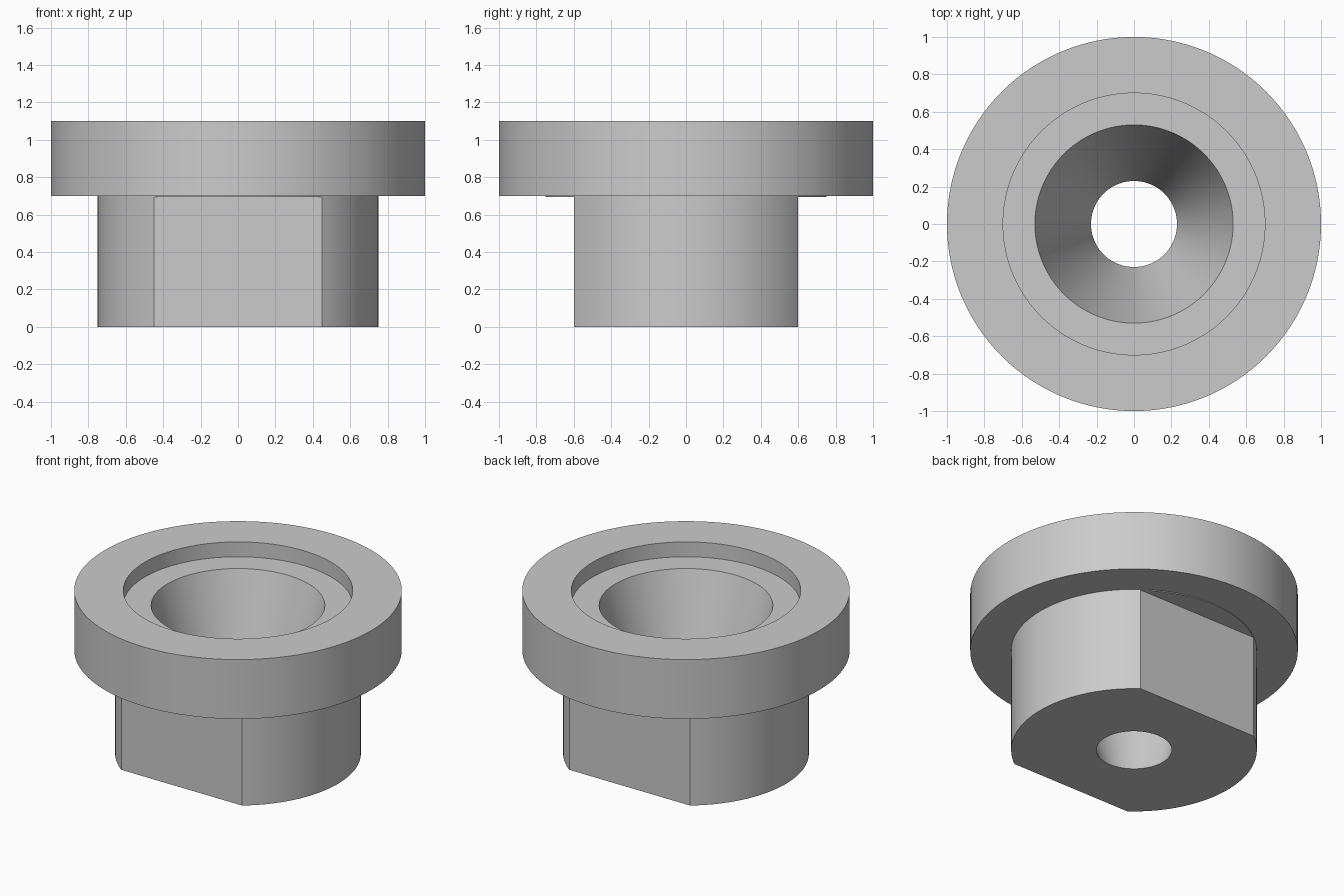
import bpy, bmesh, math

if "Cube" in bpy.data.objects:
    bpy.data.objects.remove(bpy.data.objects["Cube"])

SEGMENTS = 128

grey = bpy.data.materials.new("plain grey")
grey.diffuse_color = (0.6, 0.6, 0.6, 1)
grey.use_nodes = True
grey.node_tree.nodes["Principled BSDF"].inputs["Base Color"].default_value = grey.diffuse_color

# Flanged bushing: closed profile (radius, height) spun about z
profile = [(0.23, 0), (0.75, 0), (0.75, 0.7), (1, 0.7), (1, 1.1),
           (0.7, 1.1), (0.7, 1.0), (0.53, 1.0)]
bm = bmesh.new()
rings = []
for i in range(SEGMENTS):
    a = 2 * math.pi * i / SEGMENTS
    rings.append([bm.verts.new((r * math.cos(a), r * math.sin(a), z)) for r, z in profile])
for i in range(SEGMENTS):
    near, far = rings[i], rings[(i + 1) % SEGMENTS]
    for j in range(len(profile)):
        k = (j + 1) % len(profile)
        bm.faces.new((near[j], far[j], far[k], near[k]))
bmesh.ops.recalc_face_normals(bm, faces=bm.faces)
mesh = bpy.data.meshes.new("flanged_bushing")
bm.to_mesh(mesh)
bm.free()
mesh.materials.append(grey)
bushing = bpy.data.objects.new("flanged_bushing", mesh)
bpy.context.collection.objects.link(bushing)

# Two wrench flats cut into the stem, stopping just under the flange
cutters = []
for side, name in ((-1, "front_flat_cutter"), (1, "back_flat_cutter")):
    bpy.ops.mesh.primitive_cube_add(size=1, location=(0, side * 0.8, 0.2975))
    cutter = bpy.context.object
    cutter.name = name
    cutter.scale = (2, 0.4, 0.795)
    cutter.hide_render = True
    cutters.append(cutter)
    cut = bushing.modifiers.new(name, "BOOLEAN")
    cut.operation = "DIFFERENCE"
    cut.solver = "EXACT"
    cut.object = cutter

bpy.ops.object.select_all(action="DESELECT")
bpy.context.view_layer.objects.active = bushing
bushing.select_set(True)
for cutter in cutters:
    bpy.ops.object.modifier_apply(modifier=cutter.name)
for cutter in cutters:
    bpy.data.objects.remove(cutter, do_unlink=True)

# Round walls smooth, rims and flats crisp
bpy.ops.object.shade_smooth_by_angle(angle=math.radians(30))
